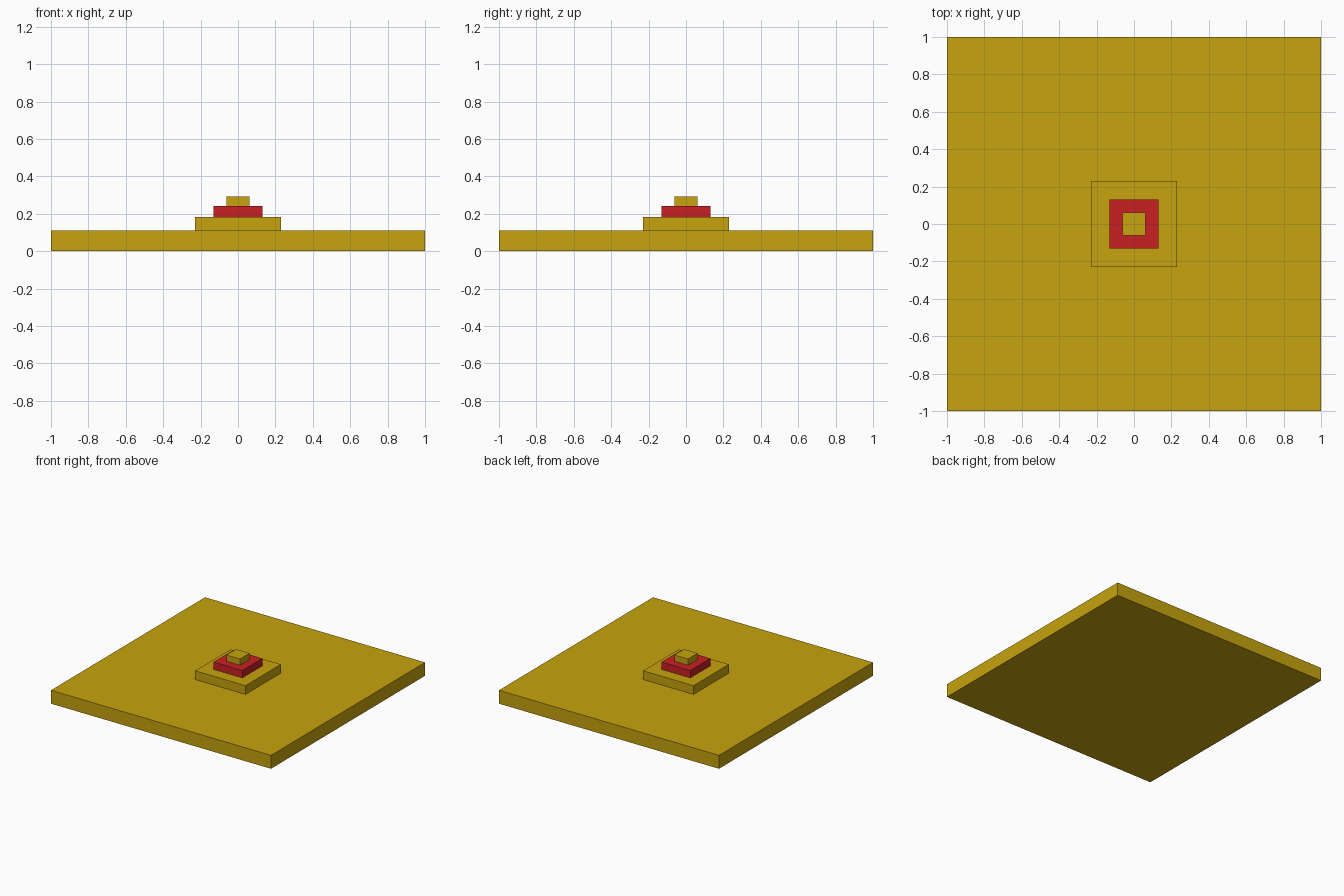
import bpy

if "Cube" in bpy.data.objects:
    bpy.data.objects.remove(bpy.data.objects["Cube"])


def material(name, rgb):
    m = bpy.data.materials.new(name)
    m.diffuse_color = (*rgb, 1.0)
    m.use_nodes = True
    m.node_tree.nodes["Principled BSDF"].inputs["Base Color"].default_value = m.diffuse_color
    return m


gold = material("gold", (0.571, 0.366, 0.0044))
red = material("red", (0.578, 0.0144, 0.0176))


def slab(name, half, z0, z1, mat):
    """Square slab centred on the z axis."""
    bpy.ops.mesh.primitive_cube_add(size=1, location=(0, 0, (z0 + z1) / 2))
    ob = bpy.context.object
    ob.name = name
    ob.scale = (2 * half, 2 * half, z1 - z0)
    bpy.ops.object.transform_apply(location=False, rotation=False, scale=True)
    ob.data.materials.append(mat)


# Stepped stack, widest at the bottom
slab("base_plate", 1.0, 0.0, 0.11, gold)
slab("lower_step", 0.229, 0.11, 0.182, gold)
slab("red_step", 0.131, 0.182, 0.242, red)
slab("top_block", 0.0625, 0.242, 0.293, gold)
